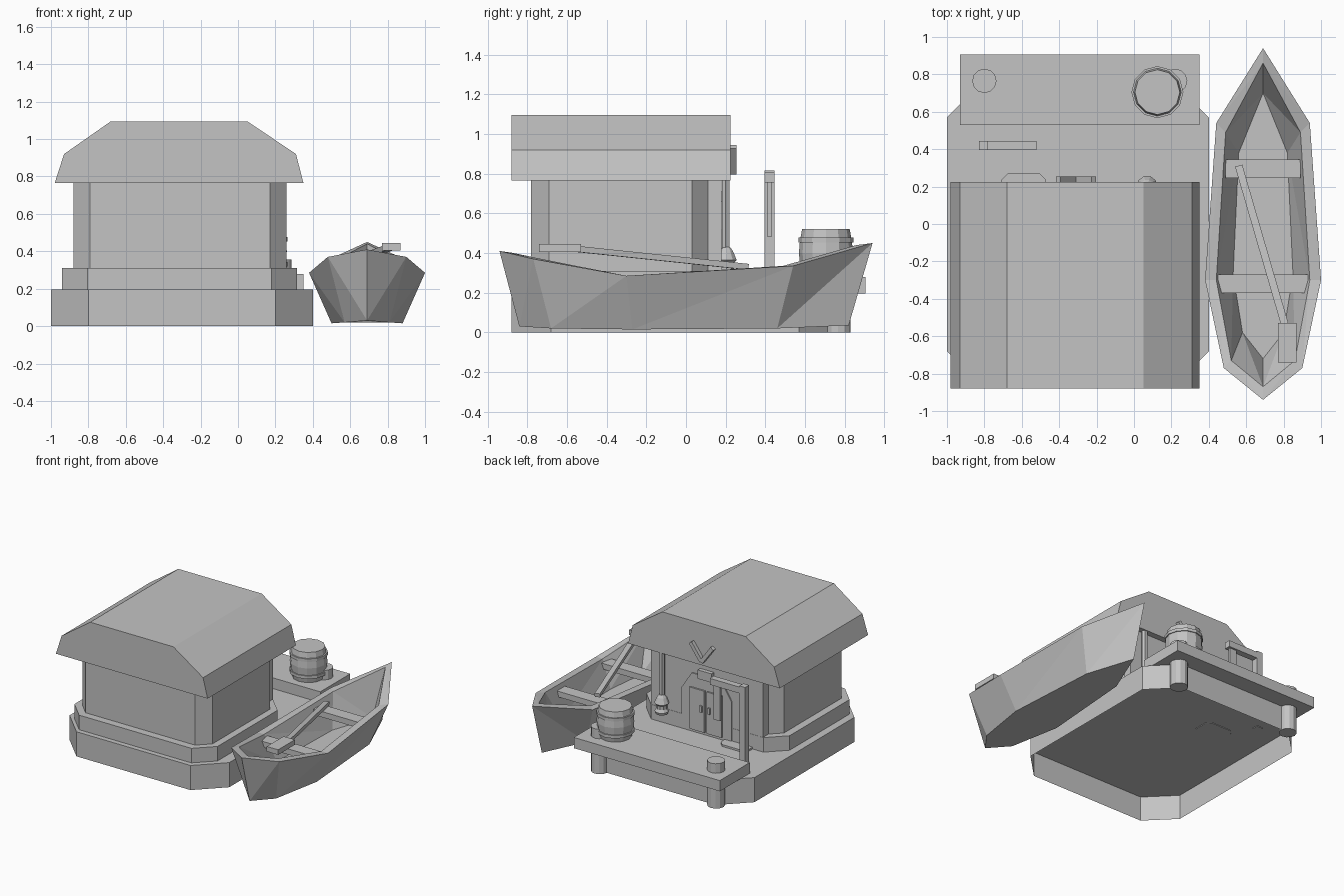
import bpy, bmesh, math
from mathutils import Vector

if "Cube" in bpy.data.objects:
    bpy.data.objects.remove(bpy.data.objects["Cube"], do_unlink=True)

GREY = (0.55, 0.55, 0.55, 1)
mat = bpy.data.materials.new("plain grey")
mat.use_nodes = True
mat.diffuse_color = GREY
mat.node_tree.nodes["Principled BSDF"].inputs["Base Color"].default_value = GREY


def loft(name, rings, cap_start=True, split=False):
    """Skin a list of equally long point rings; split folds mirrored quads."""
    bm = bmesh.new()
    loops = [[bm.verts.new(p) for p in ring] for ring in rings]
    n = len(loops[0])
    for a, b in zip(loops, loops[1:]):
        for i in range(n):
            j = (i + 1) % n
            if not split:
                bm.faces.new((a[i], a[j], b[j], b[i]))
            elif i < n // 2:
                bm.faces.new((a[i], a[j], b[j]))
                bm.faces.new((a[i], b[j], b[i]))
            else:
                bm.faces.new((a[i], a[j], b[i]))
                bm.faces.new((a[j], b[j], b[i]))
    if cap_start:
        bm.faces.new(loops[0])
    bm.faces.new(loops[-1])
    bmesh.ops.recalc_face_normals(bm, faces=bm.faces)
    me = bpy.data.meshes.new(name)
    bm.to_mesh(me)
    bm.free()
    me.materials.append(mat)
    ob = bpy.data.objects.new(name, me)
    bpy.context.collection.objects.link(ob)
    return ob


def box(name, x0, x1, y0, y1, z0, z1):
    ring = [(x0, y0), (x1, y0), (x1, y1), (x0, y1)]
    return loft(name, [[(x, y, z) for x, y in ring] for z in (z0, z1)])


def octagon(name, x0, x1, y0, y1, z0, z1, c, closed=True):
    ring = [(x0 + c, y0), (x1 - c, y0), (x1, y0 + c), (x1, y1 - c),
            (x1 - c, y1), (x0 + c, y1), (x0, y1 - c), (x0, y0 + c)]
    return loft(name, [[(x, y, z) for x, y in ring] for z in (z0, z1)], closed)


def lathe(name, x, y, profile, sides=12):
    rings = []
    for r, z in profile:
        angles = [2 * math.pi * i / sides for i in range(sides)]
        rings.append([(x + r * math.cos(a), y + r * math.sin(a), z) for a in angles])
    return loft(name, rings)


def extrude_y(name, profile, y0, y1):
    return loft(name, [[(x, y, z) for x, z in profile] for y in (y0, y1)])


def beam(name, start, end, width, height):
    """Straight square bar between two points."""
    a, b = Vector(start), Vector(end)
    d = (b - a).normalized()
    side = d.cross(Vector((0, 0, 1))).normalized() * width / 2
    up = side.cross(d).normalized() * height / 2
    return loft(name, [[p - side - up, p + side - up, p + side + up, p - side + up]
                       for p in (a, b)])


# Foundation shell open underneath, plinth, walls and back facade
octagon("foundation", -1.0, 0.4, -0.88, 0.77, 0, 0.195, 0.2, closed=False)
octagon("plinth", -0.94, 0.315, -0.84, 0.18, 0.195, 0.31, 0.135)
octagon("walls", -0.88, 0.26, -0.78, 0.12, 0.31, 0.78, 0.09)
box("back_facade", -0.8, 0.18, 0.1, 0.178, 0.2, 0.78)

# Roof with clipped slopes
extrude_y("roof", [(-0.98, 0.765), (-0.93, 0.92), (-0.68, 1.095),
                   (0.05, 1.095), (0.31, 0.92), (0.35, 0.765)], -0.88, 0.225)

# Arched doorway with a pair of door leaves
MID = -0.31
extrude_y("door_arch", [(MID - 0.22, 0.2), (MID - 0.22, 0.52), (MID - 0.13, 0.66),
                        (MID + 0.13, 0.66), (MID + 0.22, 0.52), (MID + 0.22, 0.2)], 0.15, 0.187)
box("arch_keystone", MID - 0.06, MID + 0.06, 0.15, 0.21, 0.64, 0.71)
for side, s in (("left", 1), ("right", -1)):
    xs = sorted((MID + s * 0.01, MID + s * 0.14))
    box(side + "_door", *xs, 0.17, 0.2, 0.22, 0.55)
    hs = sorted((MID + s * 0.025, MID + s * 0.045))
    box(side + "_door_handle", *hs, 0.19, 0.212, 0.38, 0.43)
    # Crossed planks on the gable
    beam(side + "_gable_plank", (MID, 0.24, 0.805), (MID + s * 0.095, 0.24, 0.935), 0.03, 0.03)
octagon("door_step", -0.71, -0.47, 0.1, 0.27, 0.19, 0.21, 0.035)

# Lantern hanging from the eave
lathe("lantern_cord", 0.07, 0.2, [(0.022, 0.42), (0.022, 0.77)], 6)
lathe("lantern", 0.07, 0.203, [(0.045, 0.28), (0.052, 0.3), (0.04, 0.32), (0.04, 0.35),
                               (0.055, 0.365), (0.035, 0.41), (0.02, 0.43)], 10)

# Dock on round posts
box("dock", -0.93, 0.35, 0.53, 0.905, 0.195, 0.28)
for side, x in (("left", 0.22), ("right", -0.8)):
    lathe(side + "_dock_post", x, 0.765, [(0.065, 0), (0.065, 0.355)])

# Sign post with arm and hanging board
box("sign_post", -0.83, -0.78, 0.395, 0.445, 0.19, 0.815)
box("sign_arm", -0.78, -0.52, 0.395, 0.445, 0.755, 0.805)
box("sign_board", -0.6, -0.54, 0.41, 0.43, 0.48, 0.76)

# Barrel with hoops
lathe("barrel", 0.125, 0.705, [(0.118, 0.28), (0.129, 0.33), (0.136, 0.4),
                               (0.131, 0.46), (0.12, 0.52)])
for i, z in enumerate((0.33, 0.465)):
    lathe("barrel_hoop_%d" % (i + 1), 0.125, 0.705, [(0.139, z - 0.012), (0.139, z + 0.012)])


# Rowing boat, mirrored half outlines as (half width, y, z)
BX = 0.69


def boat_ring(half):
    right = [(BX + w, y, z) for w, y, z in half]
    left = [(BX - w, y, z) for w, y, z in reversed(half[1:-1])]
    return right + left


keel = [(0, -0.84, 0.03), (0.12, -0.68, 0.02), (0.19, -0.27, 0.015), (0.14, 0.46, 0.02), (0, 0.82, 0.035)]
gunwale = [(0, -0.94, 0.41), (0.21, -0.77, 0.37), (0.31, -0.3, 0.285), (0.25, 0.54, 0.335), (0, 0.94, 0.45)]
inner = [(0, -0.87, 0.4), (0.17, -0.73, 0.37), (0.25, -0.3, 0.285), (0.2, 0.49, 0.335), (0, 0.86, 0.44)]
floor = [(0, -0.72, 0.1), (0.11, -0.58, 0.09), (0.16, -0.27, 0.08), (0.13, 0.38, 0.09), (0, 0.7, 0.1)]
loft("boat_hull", [boat_ring(h) for h in (keel, gunwale, inner, floor)], split=True)
box("boat_rear_bench", BX - 0.245, BX + 0.24, -0.37, -0.27, 0.22, 0.265)
box("boat_front_bench", BX - 0.2, BX + 0.2, 0.245, 0.345, 0.245, 0.29)

# Oar resting across the benches
beam("oar_shaft", (0.56, 0.31, 0.33), (0.81, -0.55, 0.42), 0.04, 0.03)
box("oar_blade", 0.77, 0.87, -0.74, -0.53, 0.405, 0.445)
